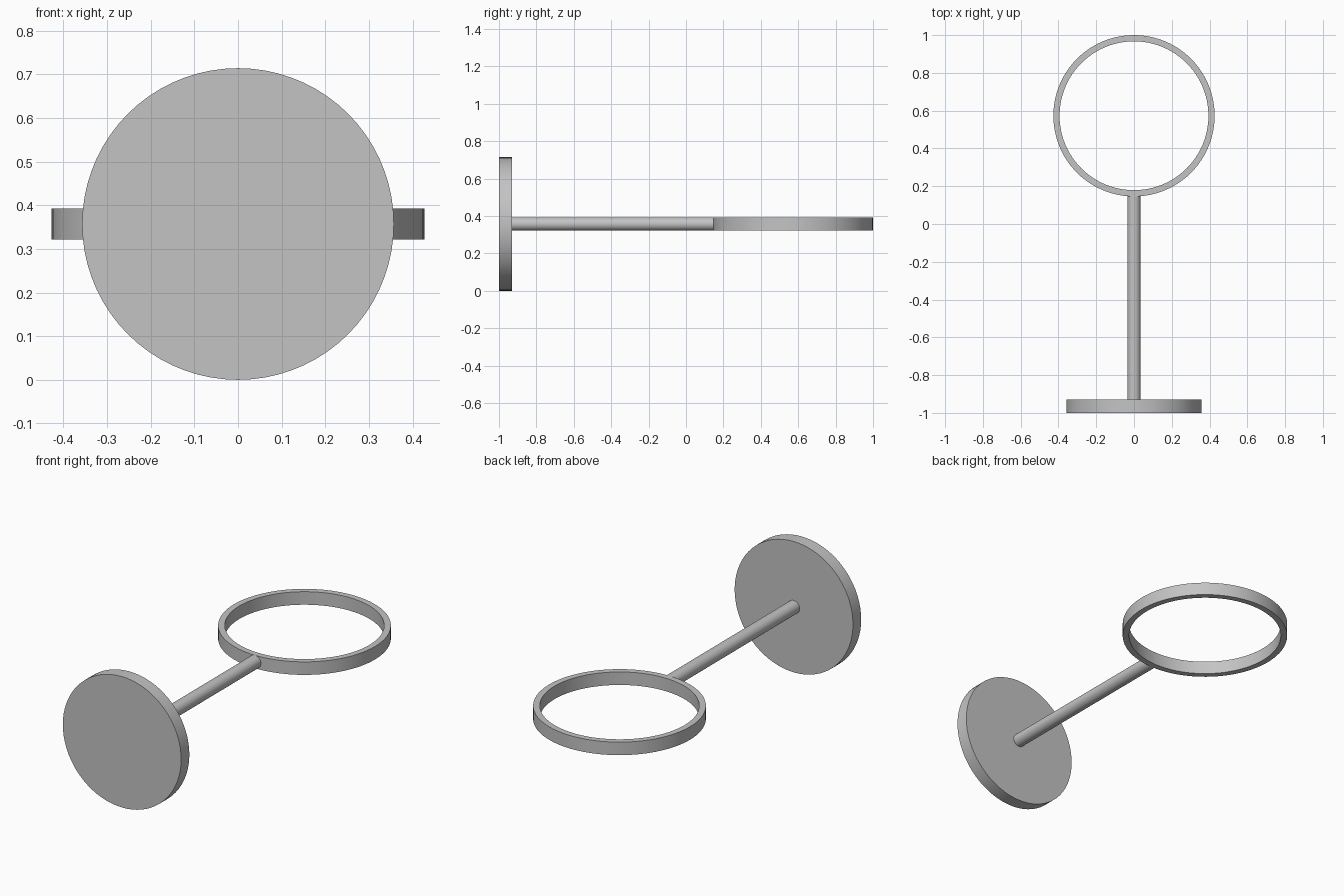
import bpy
import bmesh
import math
from mathutils import Matrix, Vector

cube = bpy.data.objects.get("Cube")
if cube:
    bpy.data.objects.remove(cube, do_unlink=True)

GREY = (0.55, 0.55, 0.55)
MID_Z = 0.357      # height of the common axis
THICK = 0.071      # plate thickness, rod diameter and ring height

metal = bpy.data.materials.new("grey metal")
metal.use_nodes = True
metal.diffuse_color = (*GREY, 1)
metal.node_tree.nodes["Principled BSDF"].inputs["Base Color"].default_value = (*GREY, 1)


def finish(name, bm):
    """Turn a bmesh into a smooth object with crisp edges."""
    bmesh.ops.recalc_face_normals(bm, faces=bm.faces)
    mesh = bpy.data.meshes.new(name)
    bm.to_mesh(mesh)
    bm.free()
    mesh.materials.append(metal)
    obj = bpy.data.objects.new(name, mesh)
    bpy.context.collection.objects.link(obj)
    bpy.ops.object.select_all(action="DESELECT")
    obj.select_set(True)
    bpy.context.view_layer.objects.active = obj
    bpy.ops.object.shade_smooth_by_angle(angle=math.radians(30))
    return obj


def cylinder_along_y(name, radius, y0, y1, sides):
    bm = bmesh.new()
    place = Matrix.Translation((0, (y0 + y1) / 2, MID_Z)) @ Matrix.Rotation(math.pi / 2, 4, "X")
    bmesh.ops.create_cone(bm, cap_ends=True, segments=sides, radius1=radius,
                          radius2=radius, depth=y1 - y0, matrix=place)
    return finish(name, bm)


def flat_ring(name, outer, inner, y, height, sides):
    """Spin a rectangular section about a vertical axis."""
    bm = bmesh.new()
    low, high = MID_Z - height / 2, MID_Z + height / 2
    section = [(inner, low), (outer, low), (outer, high), (inner, high)]
    verts = [bm.verts.new((r, y, z)) for r, z in section]
    edges = [bm.edges.new((verts[i], verts[(i + 1) % 4])) for i in range(4)]
    bmesh.ops.spin(bm, geom=verts + edges, cent=Vector((0, y, 0)), axis=(0, 0, 1),
                   angle=math.tau, steps=sides, use_merge=True)
    bmesh.ops.remove_doubles(bm, verts=bm.verts, dist=0.0001)
    return finish(name, bm)


# Round mounting plate, arm and open ring
cylinder_along_y("wall_plate", MID_Z, -1.0, -1.0 + THICK, 72)
cylinder_along_y("arm", THICK / 2, -0.94, 0.16, 40)
flat_ring("holder_ring", 0.427, 0.394, 0.573, THICK, 96)
